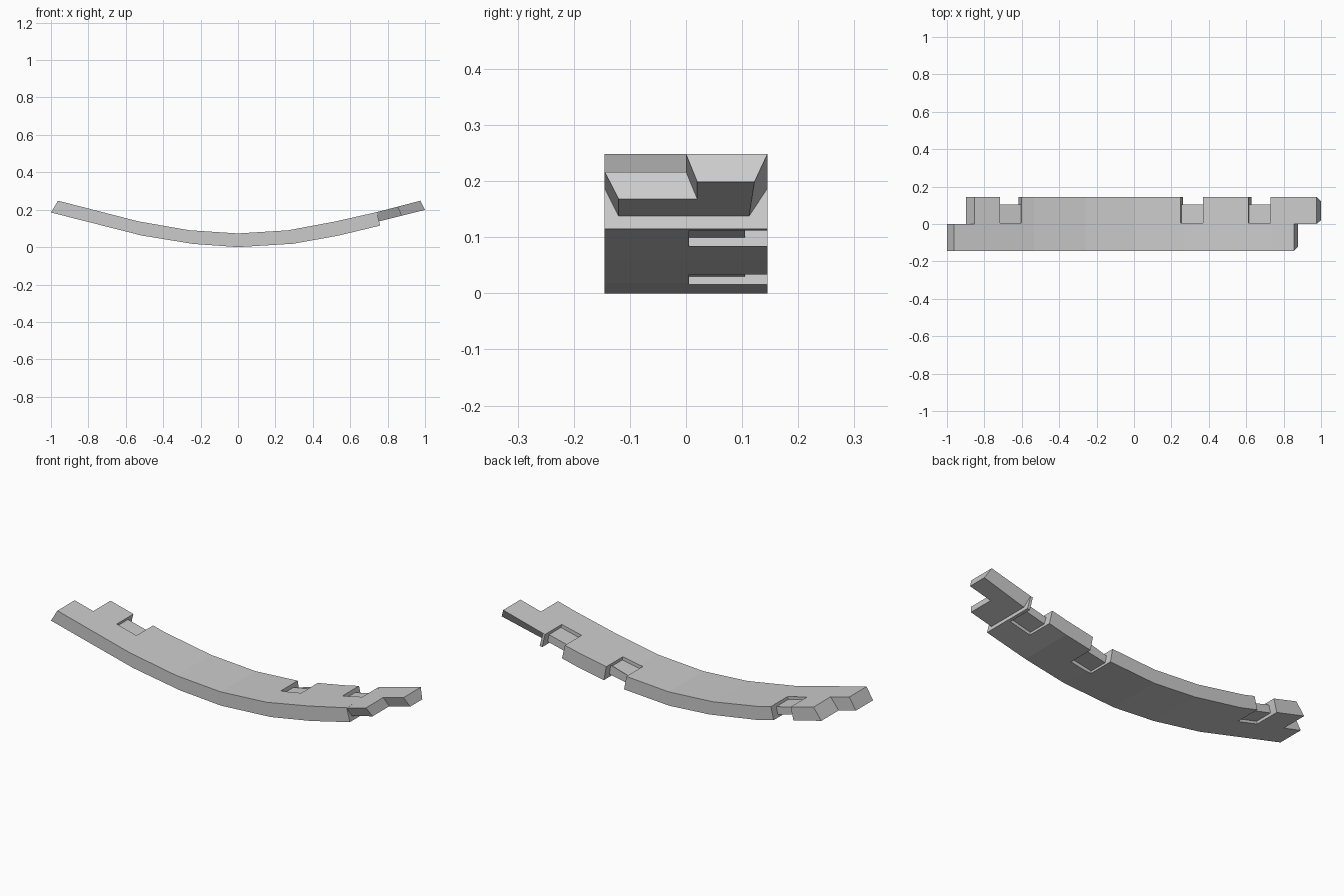
import bpy, bmesh, math
from mathutils import Matrix

if "Cube" in bpy.data.objects:
    bpy.data.objects.remove(bpy.data.objects["Cube"])


def prism(name, lower, upper):
    """Solid between two matching loops of 3D points."""
    bm = bmesh.new()
    a = [bm.verts.new(p) for p in lower]
    b = [bm.verts.new(p) for p in upper]
    n = len(a)
    bm.faces.new(a[::-1])
    bm.faces.new(b)
    for i in range(n):
        j = (i + 1) % n
        bm.faces.new((a[i], a[j], b[j], b[i]))
    if bm.calc_volume(signed=True) < 0:
        bmesh.ops.reverse_faces(bm, faces=bm.faces)
    me = bpy.data.meshes.new(name)
    bm.to_mesh(me)
    bm.free()
    ob = bpy.data.objects.new(name, me)
    bpy.context.collection.objects.link(ob)
    return ob


def extrude_y(name, profile, y0, y1):
    return prism(name, [(x, y0, z) for x, z in profile], [(x, y1, z) for x, z in profile])


def combine(target, other, operation):
    """Apply a boolean and remove the helper."""
    other.hide_render = True
    mod = target.modifiers.new("joint", 'BOOLEAN')
    mod.operation = operation
    mod.object = other
    mod.solver = 'EXACT'
    bpy.context.view_layer.objects.active = target
    bpy.ops.object.modifier_apply(modifier=mod.name)
    bpy.data.objects.remove(other)


W = 0.145

# Curved beam
profile = [(-1, .185), (-.515, .062), (-.24, .017), (0, 0), (.295, .018), (.53, .06), (.76, .115),
           (.742, .187), (.52, .137), (.27, .09), (0, .073), (-.26, .09), (-.535, .138), (-.962, .248)]
beam = extrude_y("curved_beam", profile, -W, W)

# Half lap at the left end
lap = [(-1.2, .0), (-.945, .1), (-.79, .3), (-1.2, .4)]
combine(beam, extrude_y("lap_cutter", lap, 0, .3), 'DIFFERENCE')


# Side notches: open outer part, with thin tenon left between two shallow pockets
def notch(cx, cz, slope):
    frame = Matrix.Translation((cx, 0, cz)) @ Matrix.Rotation(-math.atan(slope), 4, 'Y')
    for y0, z0, z1 in ((.105, -.1, .1), (.005, .02, .1), (.005, -.1, -.02)):
        rect = [(-.06, z0), (.06, z0), (.06, z1), (-.06, z1)]
        cutter = extrude_y("notch_cutter", rect, y0, .2)
        cutter.data.transform(frame)
        combine(beam, cutter, 'DIFFERENCE')


notch(-.668, .136, -.25)
notch(.316, .06, .18)
notch(.679, .133, .24)

# Thin stepped tongue with undercut sides at the right end
top = [(.741, -W), (.855, -W), (.855, 0), (.975, 0), (.975, W), (.741, W)]
bottom = [(.745, -.12), (.877, -.12), (.877, .02), (1, .02), (1, .122), (.745, .112)]
tongue = prism("stepped_tongue", [(x, y, .168 + .25 * (x - .877)) for x, y in bottom],
               [(x, y, .248 + .262 * (x - .975)) for x, y in top])
